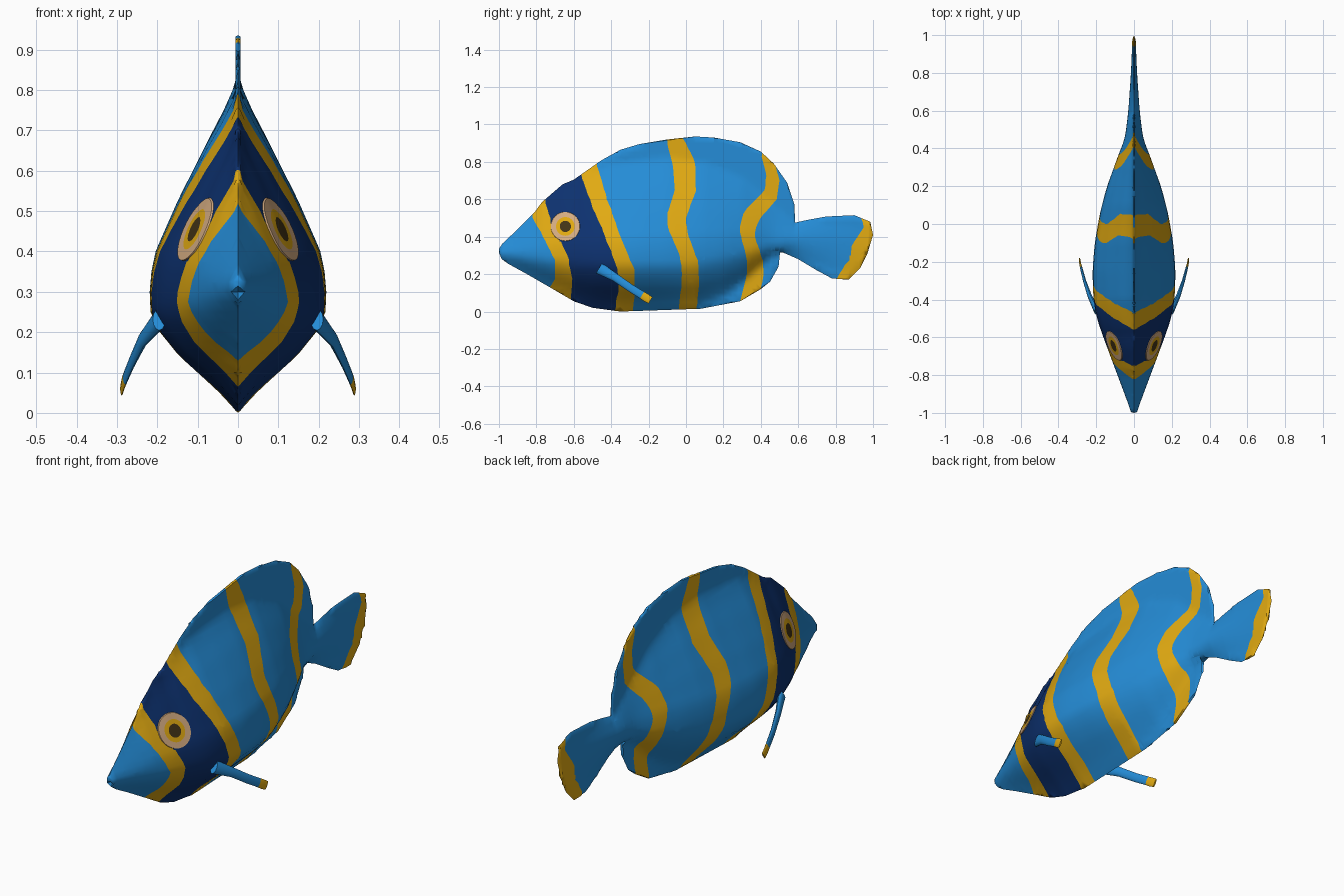
import bpy, bmesh, math
from mathutils import Vector, Matrix

if "Cube" in bpy.data.objects:
    bpy.data.objects.remove(bpy.data.objects["Cube"])


def material(name, rgb):
    m = bpy.data.materials.new(name)
    m.diffuse_color = (*rgb, 1)
    m.use_nodes = True
    m.node_tree.nodes["Principled BSDF"].inputs["Base Color"].default_value = m.diffuse_color
    return m


BLUE, GOLD, NAVY, TAN, DARK = range(5)
MATS = [material("bright blue", (.018, .265, .68)), material("golden yellow", (.75, .40, .006)),
        material("navy", (.004, .031, .16)), material("tan", (.66, .41, .22)),
        material("dark brown", (.055, .033, .008))]


def lerp(pts, t):
    """Piecewise linear interpolation through (t, value) points."""
    if t <= pts[0][0]:
        return pts[0][1]
    for (a, p), (b, q) in zip(pts, pts[1:]):
        if t <= b:
            return p + (q - p) * (t - a) / (b - a)
    return pts[-1][1]


def soft(pts, t):
    return sum(lerp(pts, t + d) for d in (-.04, -.02, 0, .02, .04)) / 5


def finish(bm, name, angle=45):
    bmesh.ops.recalc_face_normals(bm, faces=bm.faces)
    me = bpy.data.meshes.new(name)
    bm.to_mesh(me)
    bm.free()
    for m in MATS:
        me.materials.append(m)
    ob = bpy.data.objects.new(name, me)
    bpy.context.collection.objects.link(ob)
    bpy.ops.object.select_all(action='DESELECT')
    ob.select_set(True)
    bpy.context.view_layer.objects.active = ob
    bpy.ops.object.shade_smooth_by_angle(angle=math.radians(angle))


# Side outline (y, z): back, dorsal fin, tail, anal fin, belly, mouth
OUTLINE = [(-1, .335), (-.98, .365), (-.9, .44), (-.81, .53), (-.77, .585), (-.66, .68), (-.6, .705),
           (-.55, .74), (-.45, .81), (-.35, .865), (-.25, .895), (-.1, .92), (.05, .936), (.15, .93),
           (.29, .905), (.4, .855), (.47, .79), (.54, .69), (.58, .57), (.583, .475), (.65, .49),
           (.75, .508), (.9, .515), (.985, .48), (1, .41), (.97, .31), (.93, .23), (.87, .17),
           (.78, .177), (.7, .22), (.6, .28), (.52, .315), (.45, .32), (.475, .28), (.495, .24),
           (.45, .16), (.4, .12), (.29, .055), (.08, .015), (-.35, 0), (-.5, .02), (-.6, .055),
           (-.72, .125), (-.85, .2), (-.95, .255), (-.985, .28), (-.975, .3), (-1, .315)]

# Body fullness along its length
HALF = [(-1, .015), (-.9, .05), (-.8, .088), (-.7, .125), (-.6, .162), (-.5, .197), (-.4, .215),
        (-.25, .22), (-.1, .208), (.07, .178), (.2, .143), (.4, .07), (.45, .048), (.6, .03),
        (.8, .016), (1, .008)]
MIDDLE = [(-1, .315), (-.6, .3), (0, .3), (.4, .36), (.6, .39), (1, .36)]
RIDGE = [p for p in OUTLINE[:8]] + [(-.4, .80), (-.1, .83), (.1, .81), (.3, .73), (.45, .61),
                                    (.58, .49), (.75, .51), (1, .52)]
KEEL = [(-1, .28), (-.95, .255), (-.85, .2), (-.72, .125), (-.6, .055), (-.5, .02), (-.35, 0),
        (.05, .01), (.2, .07), (.3, .14), (.45, .28), (.55, .3), (.7, .22), (.85, .15), (1, .15)]
UPPER = [(0, 1), (.1, .98), (.2, .93), (.45, .67), (.7, .37), (.85, .17), (1, 0)]
LOWER = [(0, 1), (.17, .99), (.33, .89), (.53, .67), (.82, .23), (1, 0)]


def width(y, z):
    mid = soft(MIDDLE, y)
    if z > mid:
        s = lerp(UPPER, (z - mid) / max(lerp(RIDGE, y) - mid, .01))
    else:
        s = lerp(LOWER, (mid - z) / max(mid - lerp(KEEL, y), .01))
    return max(soft(HALF, y) * s, .006)


# Colour band borders as (z, y), from nose to tail
BORDERS = [
    [(.12, -.735), (.17, -.7), (.27, -.7), (.385, -.757), (.5, -.82)],
    [(.055, -.617), (.17, -.607), (.305, -.635), (.465, -.72), (.585, -.75)],
    [(0, -.38), (.12, -.36), (.225, -.366), (.41, -.436), (.6, -.516), (.73, -.56)],
    [(0, -.285), (.14, -.27), (.235, -.28), (.41, -.355), (.625, -.43), (.8, -.48)],
    [(0, -.04), (.2, -.02), (.305, -.035), (.44, -.095), (.52, -.1), (.65, -.06), (.785, -.07), (.91, -.105)],
    [(.01, .055), (.145, .07), (.27, .065), (.41, .01), (.5, 0), (.65, .055), (.81, .045), (.93, -.02)],
    [(.065, .29), (.2, .325), (.305, .32), (.44, .285), (.535, .31), (.65, .42), (.73, .43), (.825, .405)],
    [(.107, .4), (.2, .415), (.28, .41), (.41, .365), (.49, .39), (.6, .485), (.705, .5), (.8, .47)],
    [(.18, .805), (.28, .875), (.35, .885), (.45, .95), (.5, .94)]]
BANDS = [BLUE, GOLD, NAVY, GOLD, BLUE, GOLD, BLUE, GOLD, BLUE, GOLD]


def cut(bm, geom, co, no):
    return bmesh.ops.bisect_plane(bm, geom=geom, dist=1e-4, plane_co=co, plane_no=no)["geom"]


# Body, fins and tail: gridded outline, cut along the bands, inflated and mirrored
bm = bmesh.new()
bm.faces.new([bm.verts.new((0, y, z)) for y, z in OUTLINE])
bmesh.ops.triangulate(bm, faces=bm.faces[:])
STEP = .025
for i in range(-39, 40):
    cut(bm, bm.verts[:] + bm.edges[:] + bm.faces[:], (0, i * STEP, 0), (0, 1, 0))
for k in range(1, 38):
    cut(bm, bm.verts[:] + bm.edges[:] + bm.faces[:], (0, 0, k * STEP), (0, 0, 1))
for k in range(38):
    z0, z1 = k * STEP, (k + 1) * STEP
    for b in BORDERS:
        y0, y1 = lerp(b, z0), lerp(b, z1)
        row = [f for f in bm.faces if z0 < f.calc_center_median().z < z1
               and abs(f.calc_center_median().y - y0) < .12]
        if row:
            geom = list({v for f in row for v in f.verts}) + list({e for f in row for e in f.edges}) + row
            cut(bm, geom, (0, y0, z0), (0, z1 - z0, y0 - y1))
for f in bm.faces:
    c = f.calc_center_median()
    k = math.floor(c.z / STEP) * STEP
    t = (c.z - k) / STEP
    f.material_index = BANDS[sum(c.y > lerp(b, k) * (1 - t) + lerp(b, k + STEP) * t for b in BORDERS)]
for v in bm.verts:
    v.co.x = 0 if v.is_boundary else width(v.co.y, v.co.z)
bmesh.ops.mirror(bm, geom=bm.verts[:] + bm.edges[:] + bm.faces[:], matrix=Matrix(), axis='X', merge_dist=1e-4)
finish(bm, "body", 50)

# Eyes: thin ringed discs that follow the cheeks
RINGS = [(.03, .004, DARK), (.05, .004, GOLD), (.065, .004, TAN), (.077, .004, TAN), (.079, -.003, TAN)]
for side, label in ((1, "right"), (-1, "left")):
    bm = bmesh.new()

    def on_cheek(r, a, lift):
        y, z = -.645 + r * math.cos(a), .455 + r * math.sin(a)
        return bm.verts.new((side * (width(y, z) + lift), y, z))

    N = 32
    centre, prev = on_cheek(0, 0, .004), None
    for r, lift, mat in RINGS:
        ring = [on_cheek(r, math.tau * i / N, lift) for i in range(N)]
        for i in range(N):
            j = (i + 1) % N
            loop = [prev[i], ring[i], ring[j], prev[j]] if prev else [centre, ring[i], ring[j]]
            bm.faces.new(loop if side > 0 else loop[::-1]).material_index = mat
        prev = ring
    finish(bm, label + "_eye")

# Pectoral fins: flattened tapering blades swept back, with golden tips
PATH = [(.195, -.465, .232, .032, .016), (.235, -.38, .183, .022, .012), (.262, -.3, .128, .021, .008),
        (.279, -.235, .088, .021, .006), (.284, -.215, .075, .022, .005), (.288, -.19, .06, .02, .004)]
for side, label in ((1, "right"), (-1, "left")):
    bm = bmesh.new()
    prev, N = None, 12
    across = Vector((0, .52, .85))
    for x, y, z, half, thick in PATH:
        ring = []
        for i in range(N):
            a = math.tau * i / N
            p = Vector((x, y, z)) + across * half * math.cos(a) + Vector((thick * math.sin(a), 0, 0))
            ring.append(bm.verts.new((side * p.x, p.y, p.z)))
        if prev:
            for i in range(N):
                j = (i + 1) % N
                f = bm.faces.new((prev[i], prev[j], ring[j], ring[i]))
                f.material_index = GOLD if y > -.22 else BLUE
        else:
            bm.faces.new(ring)
        prev = ring
    bm.faces.new(prev).material_index = GOLD
    finish(bm, label + "_pectoral_fin")
